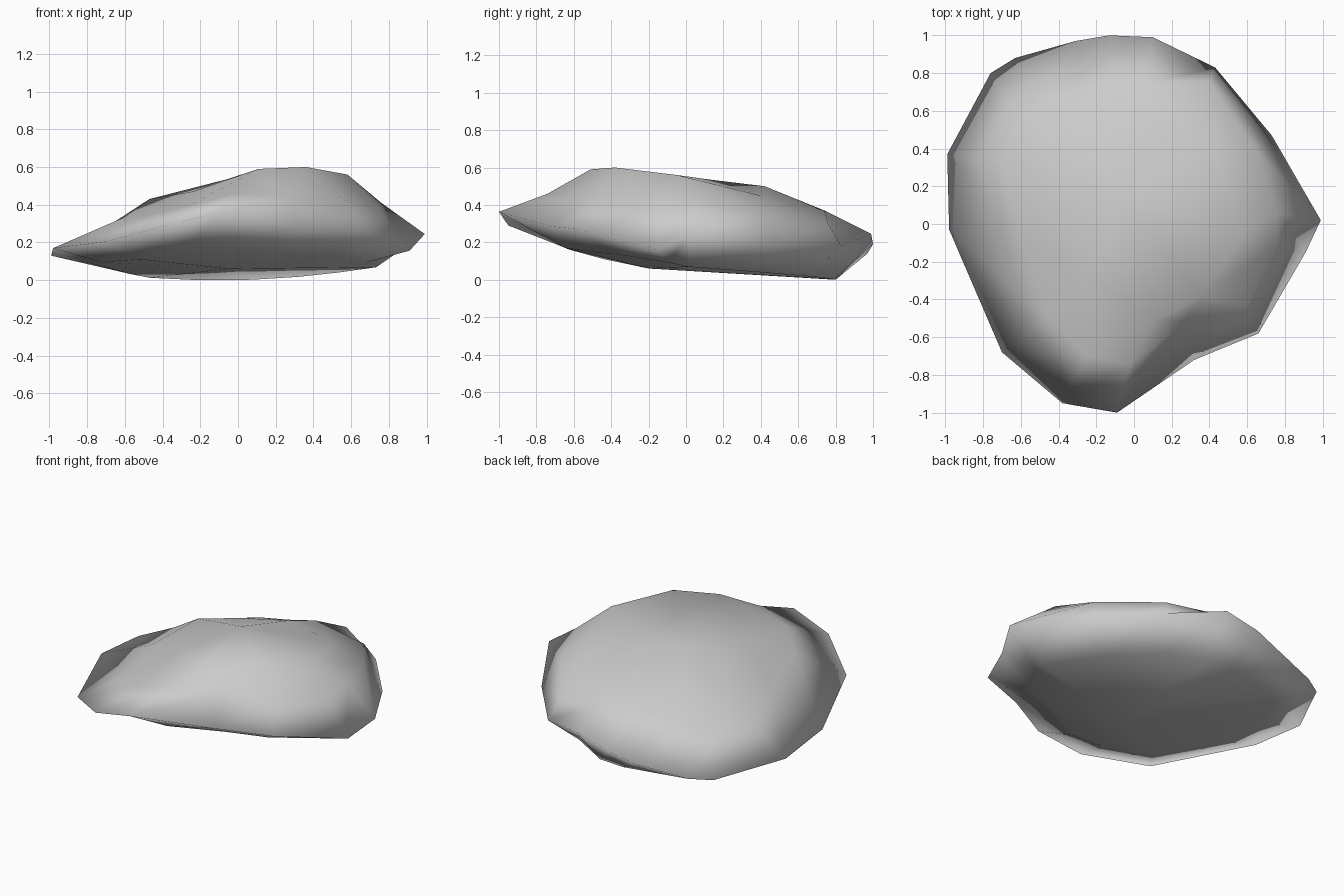
import bpy
import bmesh

cube = bpy.data.objects.get("Cube")
if cube:
    bpy.data.objects.remove(cube, do_unlink=True)

# Widest outline of the boulder, anticlockwise from the left tip
RIM = [(.99, .02, .245), (.73, .47, .187), (.43, .83, .18), (.1, .99, .245),
       (-.13, 1, .19), (-.31, .97, .14), (-.63, .88, .095), (-.76, .8, .09),
       (-.99, .37, .13), (-.98, -.03, .17), (-.7, -.68, .205), (-.38, -.95, .29),
       (-.09, -1, .363), (.32, -.72, .285), (.66, -.58, .27), (.91, -.15, .157)]

# Break between the sloping sides and the top, one point per rim point
SHOULDER = [(.76, .06, .41), (.64, .4, .37), (.39, .76, .3), (.05, .74, .37),
            (-.12, .7, .345), (-.28, .64, .34), (-.48, .62, .29), (-.62, .52, .26),
            (-.7, .33, .28), (-.6, -.05, .335), (-.45, -.5, .35), (-.25, -.7, .4),
            (-.02, -.74, .46), (.27, -.52, .44), (.6, -.44, .4), (.76, -.12, .36)]

# Top plateau, one point for every second shoulder point
CROWN = [(.58, -.05, .56), (.42, .4, .45), (.08, .42, .5), (-.3, .46, .4),
         (-.47, .25, .43), (-.24, -.28, .47), (.11, -.51, .59), (.36, -.38, .6)]


def belly_point(point):
    """Pull a rim point in and drop it onto the sloping underside."""
    x, y = point[0] * .74, point[1] * (.8 if point[1] > 0 else .65)
    right, left, front = max(0, x), max(0, -x - .42), max(0, -y)
    z = .06 * (.8 - y) + .3 * max(0, front - .37)
    return x, y, z + .03 * right + .15 * left + .28 * right * front


def bridge(bm, lower, upper):
    """Join two rings of equal length with triangles."""
    count = len(lower)
    for i in range(count):
        j = (i + 1) % count
        bm.faces.new((lower[i], lower[j], upper[j]))
        bm.faces.new((lower[i], upper[j], upper[i]))


def cap(bm, ring, centre):
    """Close a ring with a fan around a centre point."""
    hub = bm.verts.new(centre)
    for i, vert in enumerate(ring):
        bm.faces.new((vert, ring[(i + 1) % len(ring)], hub))


bm = bmesh.new()
belly, rim, shoulder, crown = [
    [bm.verts.new(p) for p in ring]
    for ring in ([belly_point(p) for p in RIM], RIM, SHOULDER, CROWN)]

# Sides
bridge(bm, belly, rim)
bridge(bm, rim, shoulder)

# Shoulder to plateau, halving the number of sides
for k, vert in enumerate(crown):
    a, b, c = (shoulder[(2 * k + step) % len(shoulder)] for step in range(3))
    following = crown[(k + 1) % len(crown)]
    bm.faces.new((a, b, vert))
    bm.faces.new((b, following, vert))
    bm.faces.new((b, c, following))

# Top and underside
cap(bm, crown, (-.06, .13, .535))
cap(bm, belly, (-.05, -.2, .06))
bmesh.ops.recalc_face_normals(bm, faces=bm.faces[:])
for face in bm.faces:
    face.smooth = True

mesh = bpy.data.meshes.new("boulder")
bm.to_mesh(mesh)
bm.free()
boulder = bpy.data.objects.new("boulder", mesh)
bpy.context.collection.objects.link(boulder)

# Stone colour
stone = bpy.data.materials.new("grey stone")
stone.use_nodes = True
colour = (.6, .6, .6, 1)
stone.diffuse_color = colour
stone.node_tree.nodes["Principled BSDF"].inputs["Base Color"].default_value = colour
mesh.materials.append(stone)
